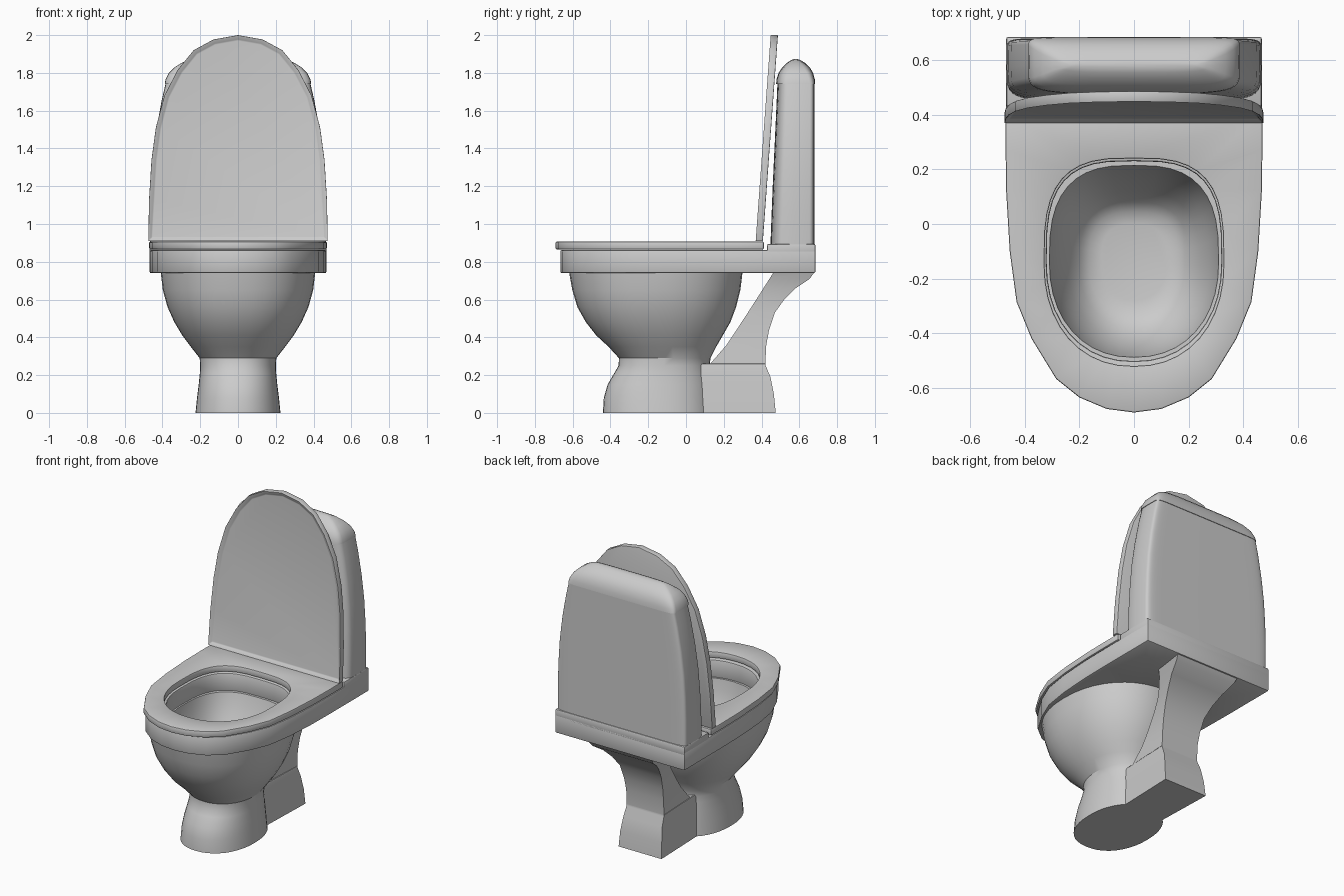
import bpy, bmesh, math

if "Cube" in bpy.data.objects:
    bpy.data.objects.remove(bpy.data.objects["Cube"])


def egg(z, hx, y0, y1, nf=2.2, nb=2.2, n=40):
    """Closed horizontal ring: superellipse with its own roundness at front and back."""
    cy, hy = (y0 + y1) / 2, (y1 - y0) / 2
    pts = []
    for i in range(n):
        a = 2 * math.pi * i / n
        c, s = math.cos(a), math.sin(a)
        e = 2 / (nb if s > 0 else nf)
        pts.append((math.copysign(abs(c) ** e, c) * hx,
                    cy + math.copysign(abs(s) ** e, s) * hy, z))
    return pts


def finish(name, bm, angle=32):
    bmesh.ops.recalc_face_normals(bm, faces=bm.faces)
    me = bpy.data.meshes.new(name)
    bm.to_mesh(me)
    bm.free()
    for p in me.polygons:
        p.use_smooth = True
    me.set_sharp_from_angle(angle=math.radians(angle))
    ob = bpy.data.objects.new(name, me)
    bpy.context.collection.objects.link(ob)
    return ob


def loft(name, rings, angle=32):
    """Skin a stack of equal-length rings and cap both ends."""
    bm = bmesh.new()
    vs = [[bm.verts.new(p) for p in r] for r in rings]
    n = len(vs[0])
    for a, b in zip(vs, vs[1:]):
        for i in range(n):
            j = (i + 1) % n
            bm.faces.new((a[i], a[j], b[j], b[i]))
    bm.faces.new(vs[0])
    bm.faces.new(vs[-1])
    return finish(name, bm, angle)


def mirror(half):
    """Half outline, starting on the centre line, to a full loop."""
    return half + [(-x, y) for x, y in reversed(half) if x > 1e-6]


def bevel_sharp(bm, width):
    bmesh.ops.recalc_face_normals(bm, faces=bm.faces)
    edges = [e for e in bm.edges if e.calc_face_angle(0) > 0.6]
    bmesh.ops.bevel(bm, geom=edges, offset=width, segments=2, profile=0.5,
                    affect='EDGES', clamp_overlap=True)


def plate(name, outline, hole, z0, z1, width):
    """Flat slab with a hole and softened edges."""
    bm = bmesh.new()
    edges = []
    for loop in (outline, hole):
        vs = [bm.verts.new((p[0], p[1], z0)) for p in loop]
        edges += [bm.edges.new((vs[i - 1], vs[i])) for i in range(len(vs))]
    bmesh.ops.triangle_fill(bm, edges=edges, use_beauty=True, use_dissolve=False)
    ext = bmesh.ops.extrude_face_region(bm, geom=bm.faces[:], use_keep_orig=True)
    for v in ext['geom']:
        if isinstance(v, bmesh.types.BMVert):
            v.co.z = z1
    bevel_sharp(bm, width)
    return finish(name, bm)


# Bowl with pedestal: outside going up, then the basin going down
outer = [(0, .225, -.44, .15), (.08, .217, -.435, .145), (.15, .208, -.415, .14),
         (.21, .202, -.38, .13), (.25, .2, -.357, .125), (.29, .203, -.355, .13),
         (.35, .25, -.41, .16), (.41, .295, -.475, .195), (.48, .337, -.53, .235),
         (.56, .373, -.575, .265), (.65, .398, -.602, .288), (.75, .41, -.62, .30)]
basin = [(.75, .31, -.488, .215), (.68, .30, -.478, .195), (.6, .275, -.458, .16),
         (.52, .24, -.425, .12), (.46, .20, -.38, .08), (.43, .165, -.335, .045),
         (.42, .12, -.28, 0)]
loft("bowl", [egg(*r) for r in outer] + [egg(*r, 2.2, 2.8) for r in basin])

# Rear support: tapered block sections (z, front y, back y, front half width, back half width)
sections = [(0, 0, .475, .14, .155), (.1, 0, .465, .135, .15), (.19, 0, .447, .13, .14),
            (.25, 0, .422, .125, .135), (.26, 0, .42, .12, .135), (.262, .13, .42, .12, .135),
            (.36, .215, .425, .115, .135), (.44, .268, .44, .115, .14),
            (.53, .327, .47, .12, .15), (.6, .372, .52, .13, .17),
            (.66, .41, .58, .15, .195), (.71, .442, .655, .175, .22), (.745, .464, .68, .2, .23)]
loft("rear_support", [[(-a, f, z), (a, f, z), (b, k, z), (-b, k, z)]
                      for z, f, k, a, b in sections])

# Rim slab with its raised rear shelf
rim = [(0, -.665), (.1, -.653), (.2, -.615), (.285, -.548), (.37, -.41), (.425, -.28),
       (.452, -.11), (.465, .1), (.468, .3), (.468, .685)]
plate("rim", mirror(rim), egg(0, .32, -.502, .23, 2.2, 3.1), .74, .862, .008)
bm = bmesh.new()
bmesh.ops.create_cube(bm, size=1)
for v in bm.verts:
    v.co = (v.co.x * .936, .5575 + v.co.y * .255, .865 + v.co.z * .06)
bevel_sharp(bm, .008)
finish("tank_shelf", bm)

# Seat ring
seat = [(0, -.69), (.1, -.677), (.2, -.635), (.285, -.567), (.375, -.42), (.43, -.285),
        (.455, -.1), (.468, .12), (.47, .27), (.47, .412)]
plate("seat", mirror(seat), egg(0, .328, -.52, .24, 2.2, 3.1), .866, .907, .006)

# Raised lid: outline in x and z, recessed on the front, leaning back
lid = [(0, 2.0), (.13, 1.977), (.235, 1.92), (.32, 1.815), (.39, 1.68), (.435, 1.51),
       (.458, 1.34), (.471, 1.13), (.475, .91)]
bm = bmesh.new()
front = bm.faces.new([bm.verts.new((x, .367, z)) for x, z in mirror(lid)])
ext = bmesh.ops.extrude_face_region(bm, geom=[front], use_keep_orig=True)
for v in ext['geom']:
    if isinstance(v, bmesh.types.BMVert):
        v.co.y += .04
bmesh.ops.recalc_face_normals(bm, faces=bm.faces)
bmesh.ops.inset_region(bm, faces=[front], thickness=.026)
for v in front.verts:
    v.co.y += .018
bevel_sharp(bm, .004)
for v in bm.verts:
    v.co.y += .073 * (v.co.z - .91)
finish("lid", bm)

# Tank body
tank = [(.89, .466, .447), (1.05, .466, .453), (1.2, .461, .459), (1.35, .451, .466),
        (1.5, .432, .473), (1.65, .405, .48), (1.745, .383, .484)]
loft("tank", [egg(z, hx, y0, .68, 5, 14) for z, hx, y0 in tank], 40)

# Tank cover: rounded dome
cover = [(1.74, .388, .477, .684, 5, 12), (1.765, .384, .479, .682, 5, 10),
         (1.8, .366, .49, .673, 5, 8), (1.83, .336, .51, .655, 5, 6),
         (1.852, .3, .533, .632, 4, 5), (1.867, .265, .555, .607, 4, 4),
         (1.873, .235, .572, .59, 4, 4)]
loft("tank_cover", [egg(*r) for r in cover], 45)
